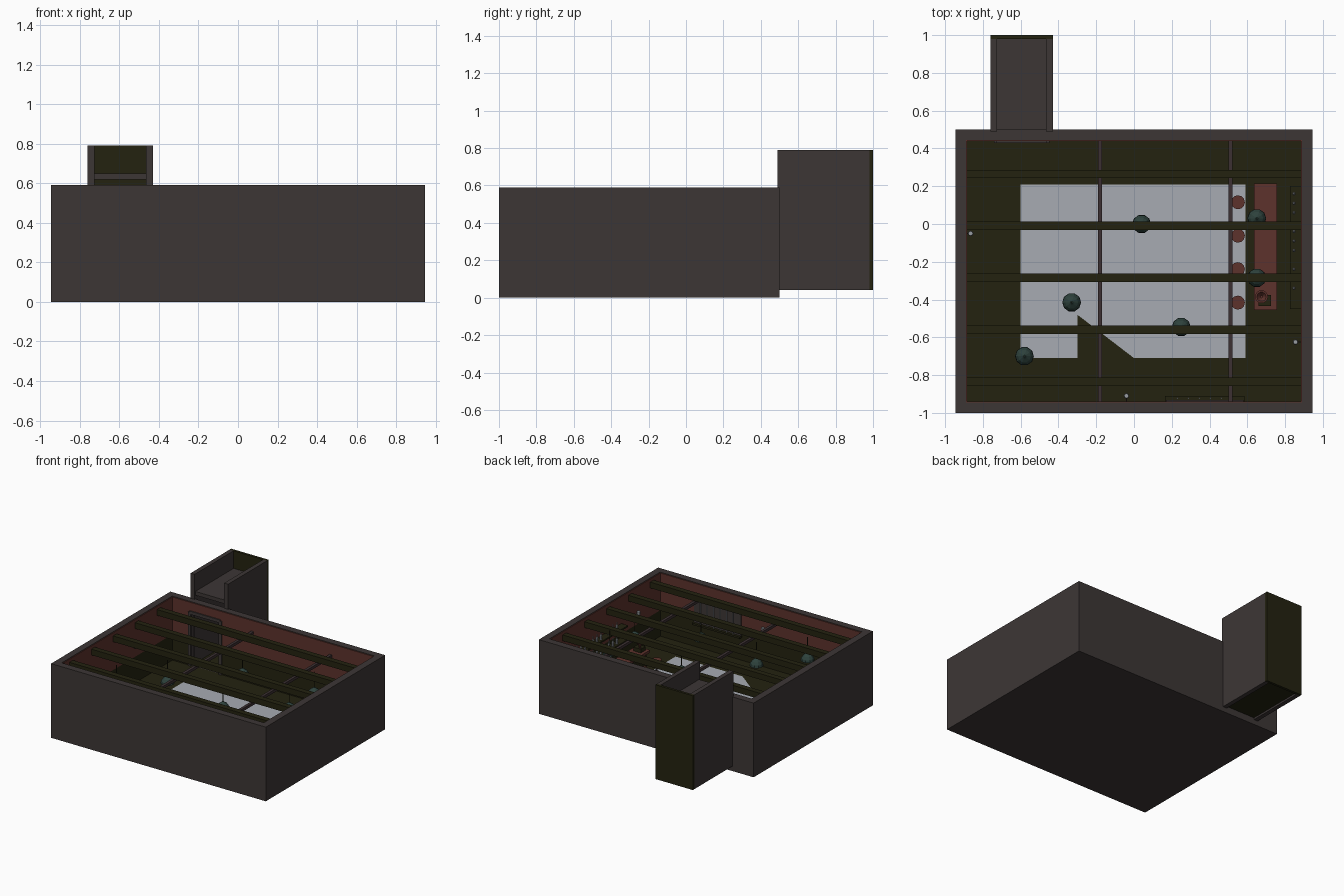
import bpy, bmesh, math
from mathutils import Vector

cube = bpy.data.objects.get("Cube")
if cube:
    bpy.data.objects.remove(cube, do_unlink=True)


def material(name, r, g, b):
    m = bpy.data.materials.new(name)
    m.use_nodes = True
    m.diffuse_color = (r, g, b, 1)
    m.node_tree.nodes["Principled BSDF"].inputs["Base Color"].default_value = (r, g, b, 1)
    return m


STONE = material("warm dark stone", .046, .037, .036)
WOOD = material("dark olive wood", .017, .016, .005)
BRICK = material("brick red", .11, .032, .025)
PALE = material("pale grey floor", .39, .41, .45)
LAMP = material("lamp green", .027, .054, .046)
PIPE = material("pipe brown", .045, .03, .032)
GLASS = material("bottle grey", .32, .34, .36)


def finish(bm, name, mat):
    bmesh.ops.recalc_face_normals(bm, faces=bm.faces)
    mesh = bpy.data.meshes.new(name)
    bm.to_mesh(mesh)
    bm.free()
    mesh.materials.append(mat)
    obj = bpy.data.objects.new(name, mesh)
    bpy.context.collection.objects.link(obj)
    return obj


def box(name, xs, ys, zs, mat):
    bm = bmesh.new()
    bmesh.ops.create_cube(bm, size=1)
    for v in bm.verts:
        v.co = Vector([(a + b) / 2 + c * (b - a) for (a, b), c in zip((xs, ys, zs), v.co)])
    return finish(bm, name, mat)


def lathe(name, x, y, profile, mat, sides=10):
    """Revolve (radius, z) points about a vertical axis."""
    bm = bmesh.new()
    rings = []
    for r, z in profile:
        rings.append([bm.verts.new((x + r * math.cos(math.tau * i / sides),
                                    y + r * math.sin(math.tau * i / sides), z))
                      for i in range(sides)])
    for a, b in zip(rings, rings[1:]):
        for i in range(sides):
            j = (i + 1) % sides
            bm.faces.new((a[i], a[j], b[j], b[i]))
    bm.faces.new(rings[0])
    bm.faces.new(rings[-1])
    return finish(bm, name, mat)


W, FRONT, BACK, TOP, T = .945, -1, .5, .59, .055
FLOOR, RAIL, LINING = .08, .29, .006
IN_X, IN_F, IN_B = W - T, FRONT + T, BACK - T
DOOR_L, DOOR_R, DOOR_TOP = -.73, -.46, .51

# Room shell
box("floor_slab", (-W, W), (FRONT, BACK), (0, FLOOR), STONE)
box("floor_boards", (-IN_X, IN_X), (IN_F, IN_B), (FLOOR, FLOOR + .004), WOOD)
box("front_wall", (-W, W), (FRONT, IN_F), (FLOOR, TOP), STONE)
for side, name in ((-1, "right"), (1, "left")):
    box(name + "_wall", sorted((side * W, side * IN_X)), (IN_F, IN_B), (FLOOR, TOP), STONE)
box("back_wall_right", (-W, DOOR_L), (IN_B, BACK), (FLOOR, TOP), STONE)
box("back_wall_left", (DOOR_R, W), (IN_B, BACK), (FLOOR, TOP), STONE)
box("back_wall_lintel", (DOOR_L, DOOR_R), (IN_B, BACK), (DOOR_TOP, TOP), STONE)

# Wall linings: wood panelling below, brick above
for kind, zs, mat in (("panelling", (FLOOR, RAIL), WOOD), ("brick", (RAIL, TOP - .004), BRICK)):
    box("front_" + kind, (-IN_X, IN_X), (IN_F, IN_F + LINING), zs, mat)
    box("right_" + kind, (-IN_X, -IN_X + LINING), (IN_F, IN_B), zs, mat)
    box("left_" + kind, (IN_X - LINING, IN_X), (IN_F, IN_B), zs, mat)
    back = (IN_B - LINING, IN_B)
    box("back_left_" + kind, (DOOR_R, IN_X), back, zs, mat)
    box("back_right_" + kind, (-IN_X, DOOR_L), back, zs, mat)
box("brick_over_door", (DOOR_L, DOOR_R), (IN_B - LINING, IN_B), (DOOR_TOP, TOP - .004), BRICK)

# Door frame
for x in (DOOR_L, DOOR_R):
    box("door_jamb", (x - .012, x + .012), (IN_B - .015, IN_B), (FLOOR, DOOR_TOP), STONE)
box("door_head", (DOOR_L, DOOR_R), (IN_B - .015, IN_B), (DOOR_TOP - .015, DOOR_TOP + .01), STONE)

# Entrance tower behind the room
for x in (-.76, -.465):
    box("tower_side", (x, x + .035), (.49, .98), (.04, .79), STONE)
box("tower_floor", (-.725, -.465), (.5, .98), (.055, FLOOR), WOOD)
box("tower_ceiling", (-.725, -.465), (.5, .98), (.62, .65), STONE)
box("tower_back", (-.76, -.43), (.98, 1), (.04, .79), WOOD)

# Pale floor area with a wedge missing
bm = bmesh.new()
outline = ((-.6, -.71), (-.3, -.71), (-.3, -.48), (0, -.71), (.59, -.71), (.59, .21), (-.6, .21))
face = bm.faces.new([bm.verts.new((x, y, FLOOR + .004)) for x, y in outline])
ext = bmesh.ops.extrude_face_region(bm, geom=[face])
for v in ext["geom"]:
    if isinstance(v, bmesh.types.BMVert):
        v.co.z += .004
finish(bm, "pale_floor", PALE)

# Roof beams and the pipes below them
for i in range(5):
    y = .265 - .275 * i
    box("roof_beam", (-IN_X, IN_X), (y - .022, y + .022), (.515, .562), WOOD)
for x in (-.18, .51):
    box("ceiling_pipe", (x - .011, x + .011), (IN_F, IN_B), (.48, .502), PIPE)

# Hanging lamps
for x, y in ((.04, 0), (-.33, -.415), (-.58, -.7), (.25, -.545), (.65, .03), (.65, -.285)):
    lathe("lamp_shade", x, y, ((.05, .375), (.047, .395), (.034, .415), (.015, .428), (.006, .436)), LAMP)
    lathe("lamp_cord", x, y, ((.003, .43), (.003, .56)), WOOD, 6)

# Bar counter and stools
box("bar_base", (.655, .745), (-.44, .2), (FLOOR, .205), WOOD)
box("bar_top", (.635, .757), (-.455, .215), (.205, .225), BRICK)
for i in range(4):
    y = .115 - .177 * i
    lathe("stool_seat", .55, y, ((.037, .17), (.037, .188)), BRICK, 12)
    lathe("stool_leg", .55, y, ((.025, FLOOR), (.025, .09), (.007, .095), (.007, .17)), PIPE, 8)

# Horn player on the counter
box("player_box", (.66, .725), (-.435, -.375), (.225, .255), WOOD)
lathe("player_horn", .675, -.385, ((.006, .255), (.01, .28), (.035, .31), (.025, .31), (.006, .285)), BRICK)

# Bottle shelves behind the bar
for z in (.25, .36):
    box("bottle_shelf", (.825, IN_X), (-.45, .2), (z, z + .012), WOOD)
    for i in range(12):
        if i % 4 < 3:
            lathe("bottle", .847, .16 - .05 * i, ((.009, z + .012), (.009, z + .045),
                  (.004, z + .055), (.004, z + .075)), GLASS, 8)

# Barred rack on the front wall
box("rack_back", (.17, .58), (IN_F + LINING, IN_F + .014), (.27, .47), STONE)
box("rack_ledge", (.165, .585), (IN_F + LINING, IN_F + .034), (.265, .28), WOOD)
for i in range(6):
    x = .23 + .058 * i
    lathe("rack_rod", x, IN_F + .023, ((.004, .28), (.004, .46)), GLASS, 6)

# Small wall lights
for x, y in ((-.865, -.05), (.855, -.625), (-.04, -.91)):
    lathe("wall_light", x, y, ((.008, .37), (.015, .39), (.012, .41)), GLASS, 8)
    dx, dy = (math.copysign(.025, x), 0) if abs(x) > .5 else (0, -.03)
    box("light_bracket", (min(x, x + dx) - .003, max(x, x + dx) + .003),
        (min(y, y + dy) - .003, max(y, y + dy) + .003), (.368, .376), PIPE)
